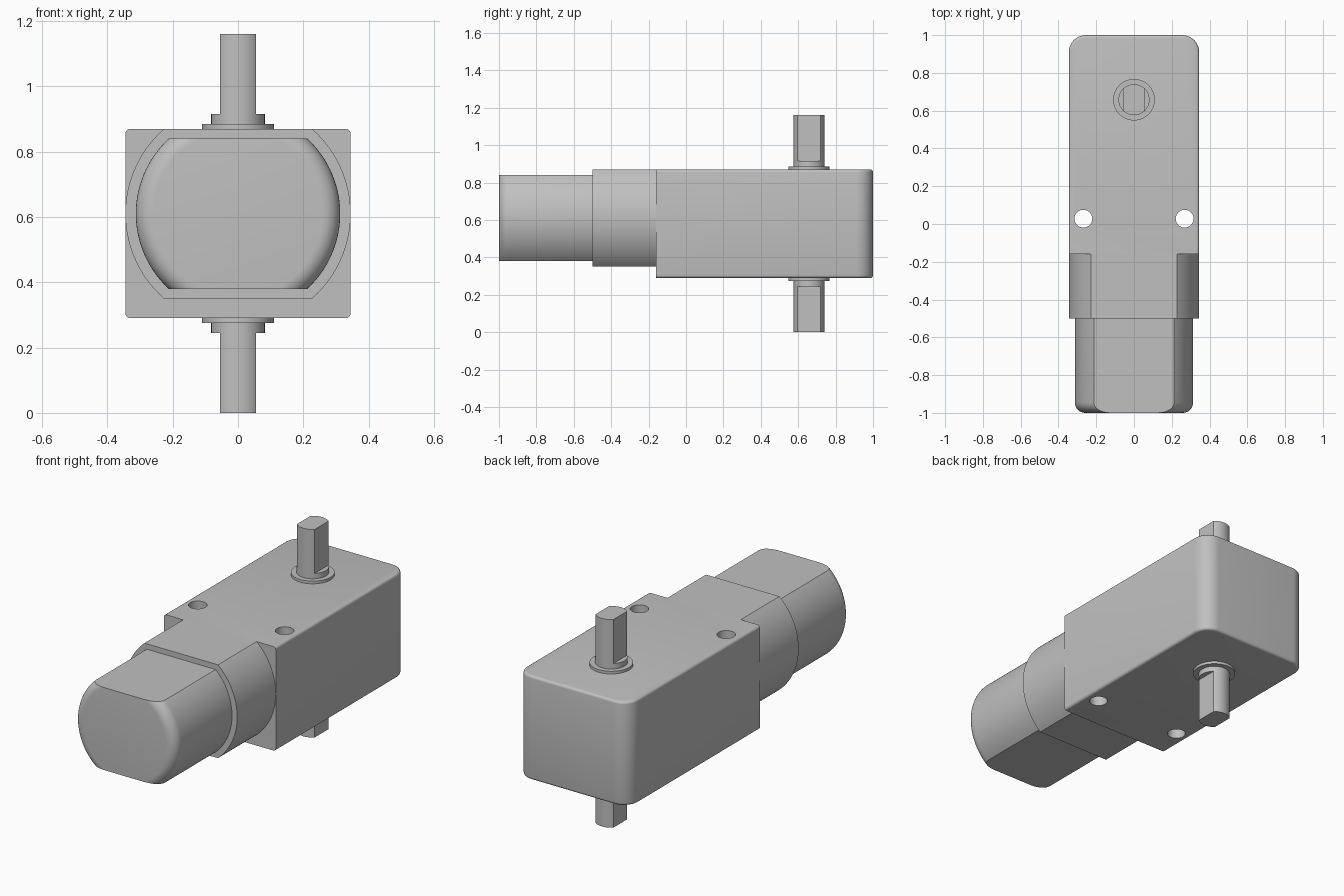
import bpy, bmesh, math
from mathutils import Matrix, Vector

if "Cube" in bpy.data.objects:
    bpy.data.objects.remove(bpy.data.objects["Cube"], do_unlink=True)

GREY = (0.53, 0.53, 0.53, 1.0)
mat = bpy.data.materials.new("grey")
mat.use_nodes = True
mat.diffuse_color = GREY
mat.node_tree.nodes["Principled BSDF"].inputs["Base Color"].default_value = GREY


def finish(name, bm, smooth=True):
    bmesh.ops.recalc_face_normals(bm, faces=bm.faces)
    mesh = bpy.data.meshes.new(name)
    bm.to_mesh(mesh)
    bm.free()
    mesh.materials.append(mat)
    ob = bpy.data.objects.new(name, mesh)
    bpy.context.collection.objects.link(ob)
    if smooth:
        shade(ob)
    return ob


def shade(ob):
    bpy.ops.object.select_all(action='DESELECT')
    ob.select_set(True)
    bpy.context.view_layer.objects.active = ob
    bpy.ops.object.shade_smooth_by_angle(angle=math.radians(30))


def lathe(name, profile, matrix, flat=None, sides=96, smooth=True):
    """Revolve (radius, height) points round local z; cut flats at local x = +-flat."""
    bm = bmesh.new()
    rings = [[bm.verts.new((r * math.cos(2 * math.pi * i / sides),
                            r * math.sin(2 * math.pi * i / sides), h))
              for i in range(sides)] for r, h in profile]
    for a, b in zip(rings, rings[1:]):
        for i in range(sides):
            j = (i + 1) % sides
            bm.faces.new((a[i], a[j], b[j], b[i]))
    bm.faces.new(rings[0])
    bm.faces.new(rings[-1])
    if flat:
        for s in (1, -1):
            bmesh.ops.bisect_plane(bm, geom=bm.verts[:] + bm.edges[:] + bm.faces[:],
                                   plane_co=(s * flat, 0, 0), plane_no=(s, 0, 0),
                                   clear_outer=True)
            bmesh.ops.holes_fill(bm, edges=bm.edges[:], sides=0)
    bm.transform(matrix)
    return finish(name, bm, smooth)


# Gearbox housing: plan outline with rounded back corners, extruded upward
W, FRONT, BACK, Z0, Z1, R = 0.345, -0.16, 1.0, 0.29, 0.87, 0.09
outline = [(-W, FRONT), (W, FRONT)]
for cx, start in ((W - R, 0), (R - W, 90)):
    for i in range(11):
        a = math.radians(start + 9 * i)
        outline.append((cx + R * math.cos(a), BACK - R + R * math.sin(a)))
bm = bmesh.new()
base = bm.faces.new([bm.verts.new((x, y, Z0)) for x, y in outline])
ext = bmesh.ops.extrude_face_region(bm, geom=[base], use_keep_orig=True)
bmesh.ops.translate(bm, vec=(0, 0, Z1 - Z0),
                    verts=[v for v in ext["geom"] if isinstance(v, bmesh.types.BMVert)])
bmesh.ops.recalc_face_normals(bm, faces=bm.faces)
rim = [e for e in bm.edges
       if abs(e.verts[0].co.z - e.verts[1].co.z) < 1e-4
       and max(v.co.y for v in e.verts) > FRONT + 0.01]
bmesh.ops.bevel(bm, geom=rim, offset=0.015, segments=4, profile=0.5, affect='EDGES')
housing = finish("gearbox_housing", bm, smooth=False)

# Mounting holes right through the housing
for side in (-1, 1):
    cutter = lathe("hole_cutter", [(0.047, 0), (0.047, 1.2)],
                   Matrix.Translation((side * 0.268, 0.028, 0)), sides=48, smooth=False)
    cutter.hide_render = True
    mod = housing.modifiers.new("hole", 'BOOLEAN')
    mod.operation = 'DIFFERENCE'
    mod.solver = 'EXACT'
    mod.object = cutter
    bpy.context.view_layer.objects.active = housing
    bpy.ops.object.modifier_apply(modifier=mod.name)
    bpy.data.objects.remove(cutter, do_unlink=True)
shade(housing)

# Motor collar and can: lathed along -y, with flats on top and bottom
forward = Matrix(((0, -1, 0, 0), (0, 0, -1, 0), (1, 0, 0, 0.61), (0, 0, 0, 1)))
lathe("motor_collar", [(0.345, 0.16), (0.345, 0.5)], forward, flat=0.26, sides=128)
F = 0.055
fillet = [(0.313 - F + F * math.cos(math.radians(11.25 * i)),
           1 - F + F * math.sin(math.radians(11.25 * i))) for i in range(9)]
lathe("motor_can", [(0.313, 0.5)] + fillet, forward, flat=0.23, sides=128)

# Output shaft at both ends: washer, round root and double-flat tip
for label, s in (("upper", 1), ("lower", -1)):
    place = Matrix.Translation((0, 0.658, 0.58)) @ Matrix.Diagonal((1, 1, s, 1))
    lathe(label + "_washer", [(0.11, 0.28), (0.11, 0.305)], place)
    lathe(label + "_shaft_root", [(0.082, 0.28), (0.082, 0.335)], place)
    lathe(label + "_shaft_tip", [(0.082, 0.335), (0.082, 0.58)], place, flat=0.055)
